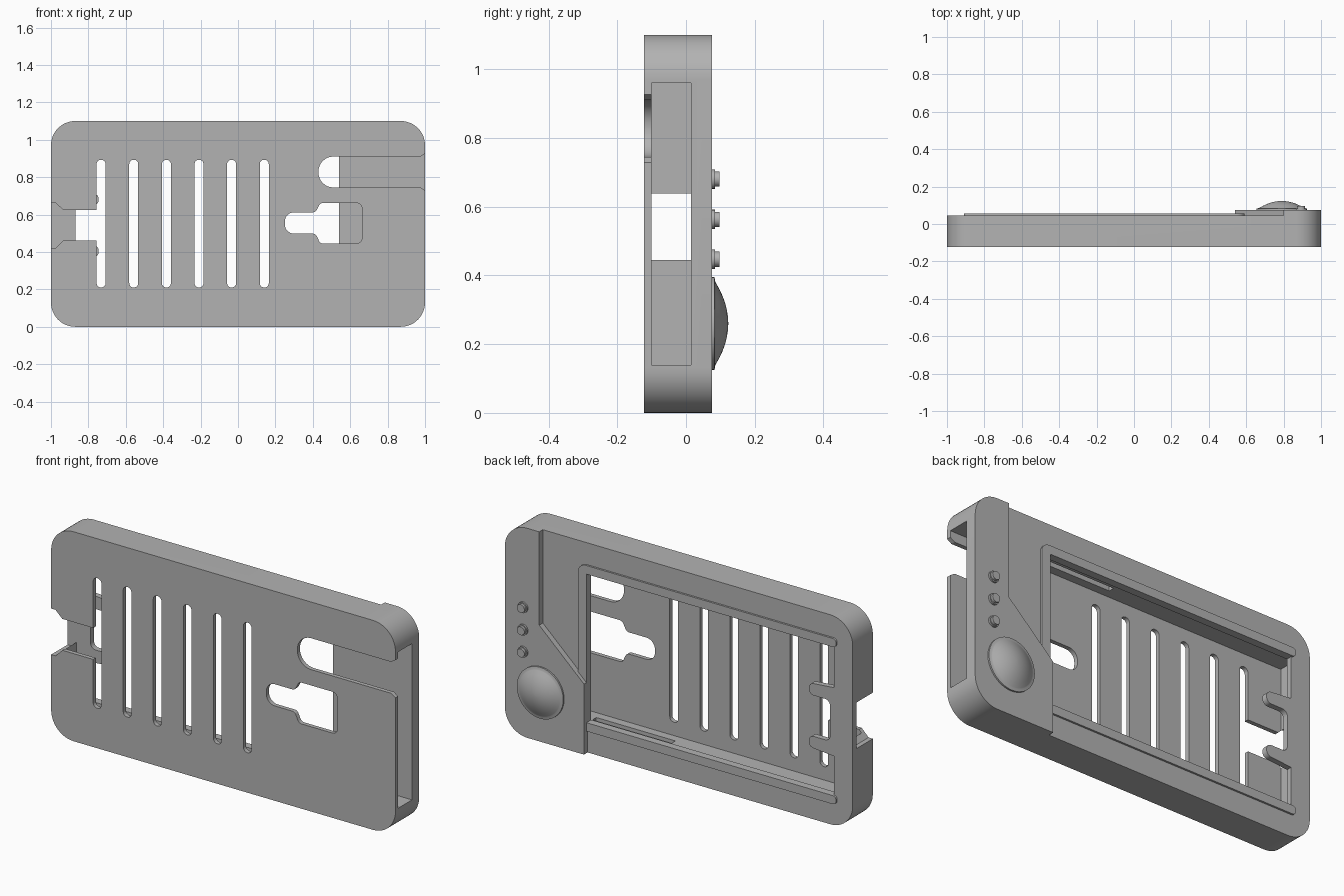
import bpy, bmesh, math
from mathutils import Vector

if "Cube" in bpy.data.objects:
    bpy.data.objects.remove(bpy.data.objects["Cube"])

grey = bpy.data.materials.new("grey plastic")
grey.diffuse_color = (0.45, 0.45, 0.45, 1)
grey.use_nodes = True
grey.node_tree.nodes["Principled BSDF"].inputs["Base Color"].default_value = grey.diffuse_color


def rounded(pts, n=8):
    """Outline from (x, z, radius) corners with filleted corners."""
    out = []
    for i, (x, z, r) in enumerate(pts):
        p = Vector((x, z))
        if r == 0:
            out.append(p)
            continue
        a = (Vector(pts[i - 1][:2]) - p).normalized()
        b = (Vector(pts[(i + 1) % len(pts)][:2]) - p).normalized()
        half = a.angle(b) / 2
        c = p + (a + b).normalized() * (r / math.sin(half))
        s, e = p + a * (r / math.tan(half)) - c, p + b * (r / math.tan(half)) - c
        turn = math.atan2(s.x * e.y - s.y * e.x, s.dot(e))
        for k in range(n + 1):
            t = turn * k / n
            out.append(c + Vector((s.x * math.cos(t) - s.y * math.sin(t),
                                   s.x * math.sin(t) + s.y * math.cos(t))))
    return out


def rect(x0, x1, z0, z1, r=0.0):
    return [(x0, z0, r), (x1, z0, r), (x1, z1, r), (x0, z1, r)]


def prism(name, pts, y0, y1, n=8):
    """Extrude an x-z outline from y0 to y1."""
    bm = bmesh.new()
    f = bm.faces.new([bm.verts.new((p.x, y0, p.y)) for p in rounded(pts, n)])
    ext = bmesh.ops.extrude_face_region(bm, geom=[f])
    bmesh.ops.translate(bm, vec=(0, y1 - y0, 0),
                        verts=[g for g in ext["geom"] if isinstance(g, bmesh.types.BMVert)])
    bmesh.ops.recalc_face_normals(bm, faces=bm.faces)
    return finish(name, bm)


def finish(name, bm):
    me = bpy.data.meshes.new(name)
    bm.to_mesh(me)
    bm.free()
    me.materials.append(grey)
    ob = bpy.data.objects.new(name, me)
    bpy.context.collection.objects.link(ob)
    return ob


def lathe(name, profile, x, z, n=40):
    """Spin (radius, y) points around the y axis through (x, z)."""
    bm = bmesh.new()
    rings = [[bm.verts.new((x + r * math.cos(2 * math.pi * k / n), y,
                            z + r * math.sin(2 * math.pi * k / n))) for k in range(n)]
             for r, y in profile]
    for a, b in zip(rings, rings[1:]):
        for k in range(n):
            bm.faces.new((a[k], a[(k + 1) % n], b[(k + 1) % n], b[k]))
    bm.faces.new(rings[0])
    bm.faces.new(rings[-1])
    bmesh.ops.recalc_face_normals(bm, faces=bm.faces)
    return smooth(finish(name, bm))


def smooth(ob):
    bpy.ops.object.select_all(action='DESELECT')
    ob.select_set(True)
    bpy.context.view_layer.objects.active = ob
    bpy.ops.object.shade_smooth_by_angle(angle=math.radians(30))
    return ob


def boolean(ob, other, op='DIFFERENCE'):
    m = ob.modifiers.new(op.lower(), 'BOOLEAN')
    m.operation, m.object, m.solver = op, other, 'EXACT'
    bpy.context.view_layer.objects.active = ob
    bpy.ops.object.modifier_apply(modifier=m.name)
    bpy.data.objects.remove(other)


R = 0.13
F0, F1 = -0.15, -0.09      # cutter range through the front wall

# Case shell with the raised control grip on the back
case = prism("case", rect(-1, 1, 0, 1.1, R), -0.122, 0.045, 12)
grip = [(0.54, 0, 0), (1, 0, R), (1, 1.1, R), (0.8, 1.1, 0), (0.8, 0.61, 0), (0.54, 0.37, 0)]
boolean(case, prism("grip", grip, 0.0, 0.075, 12), 'UNION')

# Hollow for the device, open on the right, and the screen window
boolean(case, prism("hollow", rect(-0.95, 1.1, 0.14, 0.96), -0.10, 0.015))
boolean(case, prism("window", rect(-0.89, 0.54, 0.16, 0.94), 0.0, 0.06))

# Vent slots in the front wall
for i in range(6):
    x = -0.732 + 0.1745 * i
    boolean(case, prism("vent", rect(x - 0.024, x + 0.024, 0.21, 0.893, 0.0235), F0, F1))

# Camera slot running out to the right edge
camera = [(1.1, 0.66, 0), (1.1, 0.99, 0), (0.975, 0.91, 0), (0.43, 0.91, 0.08),
          (0.43, 0.745, 0.08), (0.975, 0.745, 0)]
boolean(case, prism("camera_slot", camera, F0, F1))

# Stepped key-shaped opening
key = [(0.25, 0.498, 0.05), (0.415, 0.498, 0.025), (0.44, 0.445, 0.025), (0.663, 0.445, 0.03),
       (0.663, 0.662, 0.03), (0.44, 0.662, 0.025), (0.415, 0.612, 0.025), (0.25, 0.612, 0.05)]
boolean(case, prism("key_opening", key, F0, F1))

# Flared cable notch through the left wall
notch = [(-1.1, 0.42, 0), (-0.975, 0.42, 0), (-0.935, 0.46, 0), (-0.75, 0.46, 0),
         (-0.75, 0.625, 0), (-0.935, 0.625, 0), (-0.975, 0.662, 0), (-1.1, 0.662, 0)]
boolean(case, prism("cable_notch", notch, F0, 0.015))

# Shallow grooves in floor and ceiling of the hollow
for z in (0.14, 0.96):
    boolean(case, prism("groove", rect(0.1, 0.56, z - 0.025, z + 0.025), -0.055, -0.025))
smooth(case)

# Screen frame rail around the window
rail = [(-0.91, 0.94, 0.02), (0.54, 0.94, 0), (0.54, 0.16, 0), (-0.91, 0.16, 0.02),
        (-0.91, 0.115, 0.02), (0.59, 0.115, 0.045), (0.59, 0.985, 0.045), (-0.91, 0.985, 0.02)]
smooth(prism("screen_rail", rail, 0.04, 0.055))

# Round-ended retaining tabs with a filleted web between them
tabs = [(-0.92, 0.36, 0), (-0.745, 0.375, 0.028), (-0.745, 0.435, 0.028), (-0.868, 0.435, 0.03),
        (-0.868, 0.65, 0.03), (-0.745, 0.65, 0.028), (-0.745, 0.71, 0.028), (-0.92, 0.725, 0)]
smooth(prism("retaining_tabs", tabs, 0.0155, 0.0445))

# Joystick pad and the three buttons above it
dome = [(0.135, 0.07), (0.135, 0.083), (0.122, 0.085)]
dome += [(0.118 * math.cos(t * math.pi / 18), 0.085 + 0.038 * math.sin(t * math.pi / 18))
         for t in range(1, 9)]
dome = dome[:3] + [(r, 0.123 - 0.036 * (r / 0.118) ** 2)
                   for r in (0.118, 0.1, 0.08, 0.06, 0.04, 0.02, 0.004)]
lathe("joystick_pad", dome, 0.79, 0.26)
for z in (0.68, 0.563, 0.447):
    lathe("button", [(0.028, 0.07), (0.028, 0.084), (0.022, 0.084), (0.022, 0.097)], 0.893, z, 24)
